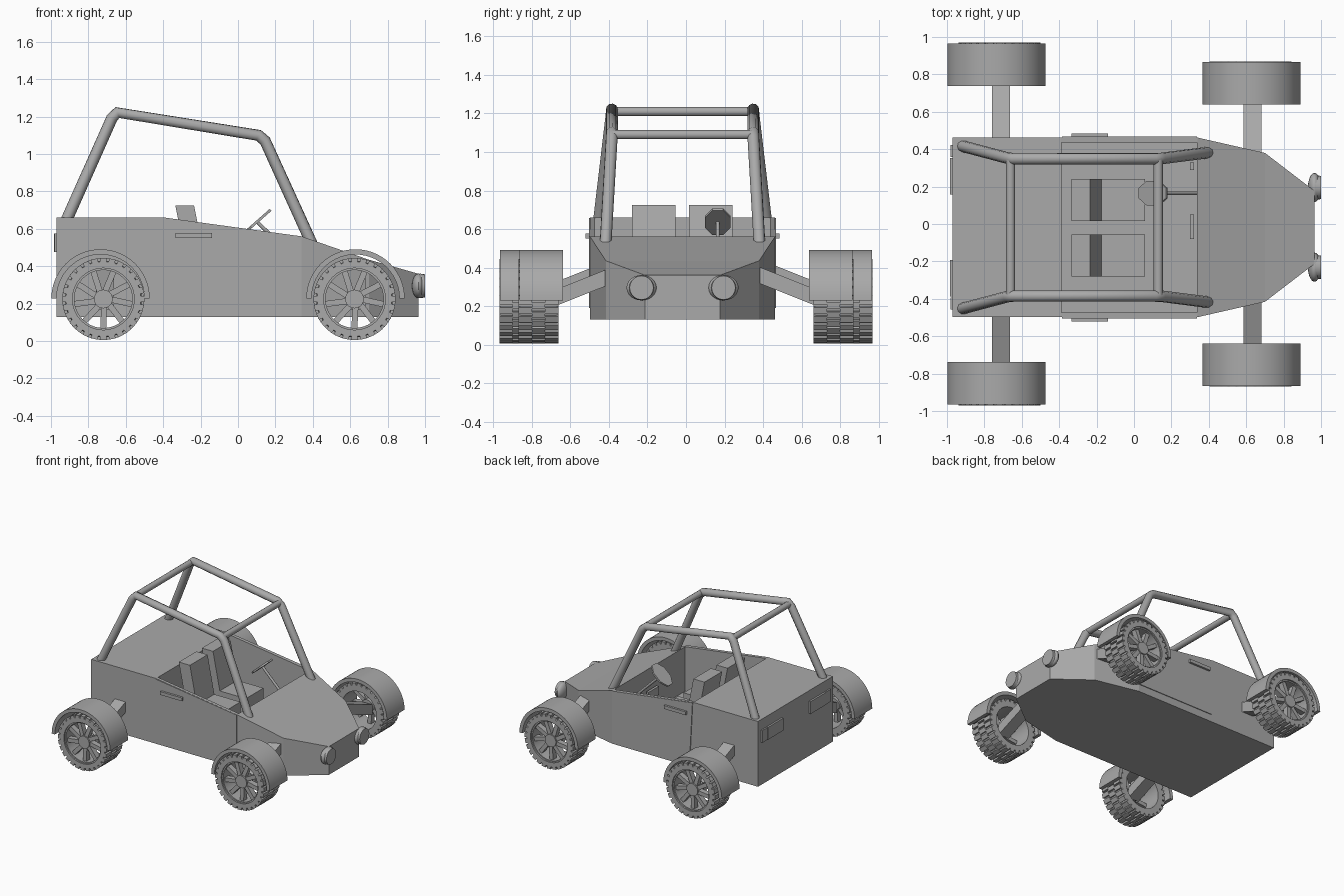
import bpy, bmesh, math
from mathutils import Vector, Matrix

if "Cube" in bpy.data.objects:
    bpy.data.objects.remove(bpy.data.objects["Cube"])

CY = -0.018  # the body sits slightly off the centre line
grey = bpy.data.materials.new("plain grey")
grey.diffuse_color = (0.4, 0.4, 0.4, 1)
grey.use_nodes = True
grey.node_tree.nodes["Principled BSDF"].inputs["Base Color"].default_value = grey.diffuse_color


def finish(name, bm, smooth=False):
    bmesh.ops.recalc_face_normals(bm, faces=bm.faces[:])
    me = bpy.data.meshes.new(name)
    bm.to_mesh(me)
    bm.free()
    ob = bpy.data.objects.new(name, me)
    bpy.context.collection.objects.link(ob)
    me.materials.append(grey)
    if smooth:
        bpy.ops.object.select_all(action='DESELECT')
        ob.select_set(True)
        bpy.context.view_layer.objects.active = ob
        bpy.ops.object.shade_smooth_by_angle(angle=math.radians(35))
    return ob


def add_box(bm, lo, hi, mat=Matrix()):
    lo, hi = Vector(lo), Vector(hi)
    m = mat @ Matrix.Translation((lo + hi) / 2) @ Matrix.Diagonal((hi - lo).to_4d())
    bmesh.ops.create_cube(bm, size=1, matrix=m)


def box(name, lo, hi):
    bm = bmesh.new()
    add_box(bm, lo, hi)
    return finish(name, bm)


def add_prism(bm, pts, y0, y1):
    # side profile (x, z) extruded along y
    a = [bm.verts.new((x, y0, z)) for x, z in pts]
    b = [bm.verts.new((x, y1, z)) for x, z in pts]
    bm.faces.new(a)
    bm.faces.new(b[::-1])
    for i in range(len(pts)):
        j = (i + 1) % len(pts)
        bm.faces.new((a[i], b[i], b[j], a[j]))


def add_arc(bm, prof, a0, a1, n, c, closed=False):
    # sweep a closed (radius, y) profile around the y axis through c
    rings = []
    for i in range(n if closed else n + 1):
        t = a0 + (a1 - a0) * i / n
        rings.append([bm.verts.new((c[0] + r * math.cos(t), y, c[1] + r * math.sin(t))) for r, y in prof])
    for i in range(n):
        p, q = rings[i], rings[(i + 1) % len(rings)]
        for k in range(len(prof)):
            l = (k + 1) % len(prof)
            bm.faces.new((p[k], p[l], q[l], q[k]))
    if not closed:
        bm.faces.new(rings[0])
        bm.faces.new(rings[-1][::-1])


def tube(name, pts, r):
    cu = bpy.data.curves.new(name, 'CURVE')
    cu.dimensions = '3D'
    cu.bevel_depth = r
    cu.bevel_resolution = 3
    cu.use_fill_caps = True
    sp = cu.splines.new('POLY')
    sp.points.add(len(pts) - 1)
    for p, co in zip(sp.points, pts):
        p.co = (*co, 1)
    cu.materials.append(grey)
    ob = bpy.data.objects.new(name, cu)
    bpy.context.collection.objects.link(ob)
    return ob


# Body shell lofted from cross sections: x, half width, top height
bm = bmesh.new()
prev = None
for x, w, z in [(-0.97, .48, .66), (-0.39, .48, .66), (.34, .48, .56), (.70, .398, .435), (.965, .195, .36)]:
    s = [bm.verts.new((x, CY + sy * w, h)) for sy, h in ((-1, .13), (1, .13), (1, z), (-1, z))]
    if prev:
        for k in range(4):
            bm.faces.new((prev[k], prev[(k + 1) % 4], s[(k + 1) % 4], s[k]))
    else:
        bm.faces.new(s)
    prev = s
bm.faces.new(prev)
body = finish("body", bm)

# Open cockpit
cutter = box("cockpit_cutter", (-.388, CY - .455, .2), (.338, CY + .455, 1))
cutter.hide_render = True
cutter.hide_viewport = True
cut = body.modifiers.new("cockpit", 'BOOLEAN')
cut.object = cutter
cut.operation = 'DIFFERENCE'
cut.solver = 'EXACT'

for s, side in ((-1, "right"), (1, "left")):
    # Door panel and handle
    bm = bmesh.new()
    add_prism(bm, [(-.385, .657), (-.36, .19), (.338, .19), (.338, .56)], CY + s * .478, CY + s * .486)
    finish(side + "_door", bm)
    box(side + "_door_handle", (-.335, CY + s * .49 - .013, .55), (-.14, CY + s * .49 + .013, .577))

    # Tail light in two sections
    bm = bmesh.new()
    for a, b, d in ((.175, .37, .015), (.375, .44, .012)):
        add_box(bm, (-.97 - d, CY + s * a, .475), (-.96, CY + s * b, .575))
    finish(side + "_tail_light", bm)

    # Headlight: rounded shell with a flat lens ring
    bm = bmesh.new()
    m = Matrix.Translation((.965, CY + s * .213, .295)) @ Matrix.Diagonal((.035, .078, .066, 1))
    bmesh.ops.create_uvsphere(bm, u_segments=20, v_segments=12, radius=1, matrix=m)
    m = Matrix.Translation((.985, CY + s * .213, .295)) @ Matrix.Rotation(math.pi / 2, 4, 'Y')
    bmesh.ops.create_cone(bm, cap_ends=True, segments=20, radius1=.066, radius2=.062, depth=.03, matrix=m)
    finish(side + "_headlight", bm, True)

    # Seat: leaning back plus cushion
    yc = CY - .002 + s * .148
    bm = bmesh.new()
    add_prism(bm, [(-.335, .725), (-.235, .725), (-.17, .40), (-.17, .2), (-.27, .2), (-.27, .40)], yc - .113, yc + .113)
    add_box(bm, (-.18, yc - .113, .2), (.06, yc + .113, .42))
    finish(side + "_seat", bm)

    # Roll cage side rail
    pts = [(-.92, .435, .64), (-.675, .37, 1.19), (-.645, .367, 1.222), (.11, .367, 1.1),
           (.145, .368, 1.07), (.395, .40, .52)]
    tube(side + "_cage_rail", [(x, CY + s * y, z) for x, y, z in pts], .031)

# Roll cage cross bars
tube("rear_cage_bar", [(-.66, CY - .367, 1.21), (-.66, CY + .367, 1.21)], .025)
tube("front_cage_bar", [(.13, CY - .367, 1.09), (.13, CY + .367, 1.09)], .025)

# Steering wheel, column and pedals
bm = bmesh.new()
axis = Vector((.66, 0, -.75))
rot = Matrix.Translation((.102, .165, .638)) @ axis.to_track_quat('Z', 'Y').to_matrix().to_4x4()
m = rot @ Matrix.Diagonal((.068, .1, 1, 1)) @ Matrix.Rotation(math.pi / 8, 4, 'Z')
bmesh.ops.create_cone(bm, cap_ends=True, segments=8, radius1=1.05, radius2=1.05, depth=.014, matrix=m)
finish("steering_wheel", bm)
tube("steering_column", [(.10, .165, .64), (.345, .165, .40)], .01)
box("wide_pedal", (.30, -.08, .33), (.32, .05, .40))
box("narrow_pedal", (.30, .29, .33), (.32, .33, .40))


def wheel(name, x, fx, y_in, y_out, s):
    c = (x, .225)
    outer, inner = s * y_out, s * y_in
    mid = (outer + inner) / 2
    lo, hi = min(outer, inner), max(outer, inner)
    # Tyre carcass with staggered tread blocks in three bands
    bm = bmesh.new()
    prof = [(.165, inner), (.2, inner), (.205, inner + s * .01), (.205, outer - s * .01), (.2, outer), (.165, outer)]
    add_arc(bm, prof, 0, math.tau, 40, c, True)
    w = (hi - lo) / 3
    n = 28
    for band in range(3):
        for i in range(n):
            t = math.tau * (i + .5 * (band % 2)) / n
            m = Matrix.Translation((x, 0, .225)) @ Matrix.Rotation(t, 4, 'Y')
            add_box(bm, (.19, lo + band * w, -.017), (.219, lo + (band + 1) * w, .017), m)
    finish(name + "_tyre", bm, True)
    # Rim with swept spokes and hub
    bm = bmesh.new()
    o = outer - s * .012
    add_arc(bm, [(.155, inner), (.17, inner), (.17, o), (.155, o)], 0, math.tau, 40, c, True)
    for i in range(9):
        m = (Matrix.Translation((x, 0, .225)) @ Matrix.Rotation(math.tau * i / 9, 4, 'Y')
             @ Matrix.Translation((.03, 0, 0)) @ Matrix.Rotation(.22, 4, 'Y'))
        add_box(bm, (0, o - s * .04 - .022, -.016), (.133, o - s * .04 + .022, .016), m)
    m = Matrix.Translation((x, o - s * .05, .225)) @ Matrix.Rotation(math.pi / 2, 4, 'X')
    bmesh.ops.create_cone(bm, cap_ends=True, segments=20, radius1=.05, radius2=.05, depth=.085, matrix=m)
    finish(name + "_rim", bm, True)
    # Half-round mudguard
    bm = bmesh.new()
    g0, g1 = s * (y_in - .025), s * (y_out - .005)
    add_arc(bm, [(.235, g0), (.263, g0), (.263, g1), (.235, g1)], 0, math.pi, 28, (fx, .228))
    finish(name + "_mudguard", bm, True)
    # Sloping suspension arm
    bm = bmesh.new()
    top, end = s * (y_in - .30), s * (y_in + .09)
    ring = [(top, .41), (end, .255), (end, .17), (top, .325)]
    a = [bm.verts.new((x - .048 + .01, y, z)) for y, z in ring]
    b = [bm.verts.new((x + .048 + .01, y, z)) for y, z in ring]
    bm.faces.new(a)
    bm.faces.new(b[::-1])
    for i in range(4):
        j = (i + 1) % 4
        bm.faces.new((a[i], b[i], b[j], a[j]))
    finish(name + "_arm", bm)


for s, side in ((-1, "right"), (1, "left")):
    wheel("front_" + side, .623, .628, .663, .87, s)
    wheel("rear_" + side, -.72, -.735, .763, .97, s)
